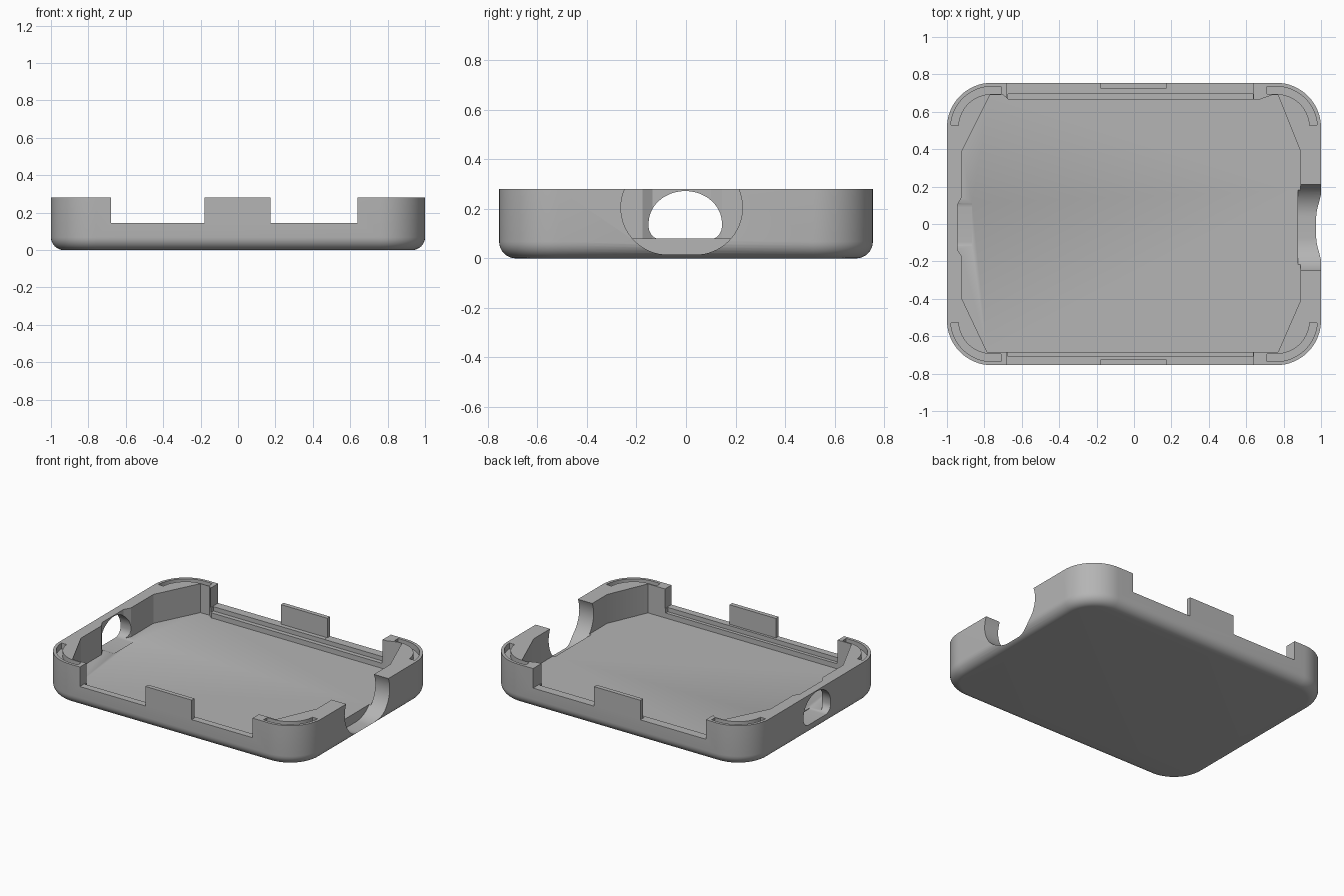
import bpy, bmesh
from math import sin, cos, pi, radians

cube = bpy.data.objects.get("Cube")
if cube:
    bpy.data.objects.remove(cube, do_unlink=True)

HX, HY, TOP, FLOOR = 1.0, 0.755, 0.28, 0.08
CORNER, FILLET = 0.24, 0.068

grey = bpy.data.materials.new("case grey")
grey.use_nodes = True
grey.diffuse_color = (0.46, 0.46, 0.46, 1)
grey.node_tree.nodes["Principled BSDF"].inputs["Base Color"].default_value = (0.46, 0.46, 0.46, 1)


def loft(name, rings):
    """Closed solid through rings of 3D points."""
    bm = bmesh.new()
    loops = [[bm.verts.new(p) for p in ring] for ring in rings]
    n = len(loops[0])
    for low, high in zip(loops, loops[1:]):
        for i in range(n):
            j = (i + 1) % n
            bm.faces.new((low[i], low[j], high[j], high[i]))
    bm.faces.new(loops[0][::-1])
    bm.faces.new(loops[-1])
    bmesh.ops.recalc_face_normals(bm, faces=bm.faces)
    mesh = bpy.data.meshes.new(name)
    bm.to_mesh(mesh)
    bm.free()
    mesh.materials.append(grey)
    obj = bpy.data.objects.new(name, mesh)
    bpy.context.collection.objects.link(obj)
    return obj


def prism_z(name, outline, z0, z1):
    return loft(name, [[(x, y, z) for x, y in outline] for z in (z0, z1)])


def prism_x(name, outline, x0, x1):
    return loft(name, [[(x, y, z) for y, z in outline] for x in (x0, x1)])


def box(name, x0, x1, y0, y1, z0, z1):
    return prism_z(name, [(x0, y0), (x1, y0), (x1, y1), (x0, y1)], z0, z1)


def arc(cx, cy, rx, ry, a0, a1, steps=16):
    angles = [radians(a0 + (a1 - a0) * i / steps) for i in range(steps + 1)]
    return [(cx + rx * cos(a), cy + ry * sin(a)) for a in angles]


def rounded_rect(inset):
    r = CORNER - inset
    points = []
    for k, (sx, sy) in enumerate([(1, 1), (-1, 1), (-1, -1), (1, -1)]):
        points += arc(sx * (HX - CORNER), sy * (HY - CORNER), r, r, k * 90, k * 90 + 90)
    return points


# Outer shell with a rounded bottom edge
rings = []
for i in range(9):
    a = pi / 2 * i / 8
    rings.append([(x, y, FILLET * (1 - cos(a))) for x, y in rounded_rect(FILLET * (1 - sin(a)))])
rings.append([(x, y, TOP) for x, y in rounded_rect(0)])
case = loft("case_tray", rings)

cutters = []

# Inner cavity with chamfered corners and a shallow pocket in the -x wall
cavity = [(-0.92, -0.40), (-0.785, -0.685), (0.77, -0.685), (0.89, -0.41),
          (0.89, 0.39), (0.77, 0.69), (0.74, 0.69), (0.67, 0.665),
          (-0.67, 0.665), (-0.70, 0.69), (-0.77, 0.69), (-0.92, 0.39),
          (-0.92, 0.145), (-0.945, 0.10), (-0.945, -0.135), (-0.92, -0.175)]
cutters.append(prism_z("cavity_cutter", cavity, FLOOR, 0.5))

# Ledge along the long walls, and thinning of the middle tabs
cutters.append(box("ledge_cutter", -0.675, 0.635, -0.708, 0.695, 0.115, 0.52))
cutters.append(box("tab_cutter", -0.5, 0.5, -0.725, 0.725, 0.1455, 0.54))

# Gaps in the long walls either side of the tabs
for name, x0, x1 in [("gap_cutter_a", -0.68, -0.18), ("gap_cutter_b", 0.175, 0.64)]:
    cutters.append(box(name, x0, x1, -1, 1, 0.145, 0.56))

# Large open-topped notch in the +x wall
notch = arc(0.038, 0.205, 0.19, 0.19, -90, 90, 32) + arc(-0.073, 0.205, 0.19, 0.19, 90, 270, 32)
cutters.append(prism_x("notch_cutter", notch, 0.876, 1.2))

# Domed port through the -x wall
port = (arc(-0.003, 0.142, 0.148, 0.13, 0, 180, 32)
        + arc(-0.096, 0.13, 0.055, 0.055, 180, 270, 10)
        + arc(0.09, 0.13, 0.055, 0.055, 270, 360, 10))
cutters.append(prism_x("port_cutter", port, -1.2, -0.866))

# Curved grooves in the tops of the corner posts
cx, cy = HX - CORNER, HY - CORNER
outer, inner = CORNER - 0.02, CORNER - 0.06
groove = [(0.71, cy + inner)] + arc(cx, cy, inner, inner, 90, 4)
groove += arc(cx, cy, outer, outer, 4, 90) + [(0.71, cy + outer)]
for sx in (1, -1):
    for sy in (1, -1):
        outline = [(sx * x, sy * y) for x, y in groove]
        cutters.append(prism_z("groove_cutter", outline, TOP - 0.04, 0.45))

# Cut everything out of the shell
bpy.context.view_layer.objects.active = case
for cutter in cutters:
    cutter.hide_render = True
    mod = case.modifiers.new("cut", "BOOLEAN")
    mod.operation = "DIFFERENCE"
    mod.solver = "EXACT"
    mod.object = cutter
    bpy.ops.object.modifier_apply(modifier=mod.name)
for cutter in cutters:
    bpy.data.objects.remove(cutter, do_unlink=True)

# Smooth curves, sharp edges
for obj in bpy.context.selected_objects:
    obj.select_set(False)
case.select_set(True)
bpy.ops.object.shade_smooth_by_angle(angle=radians(25))
